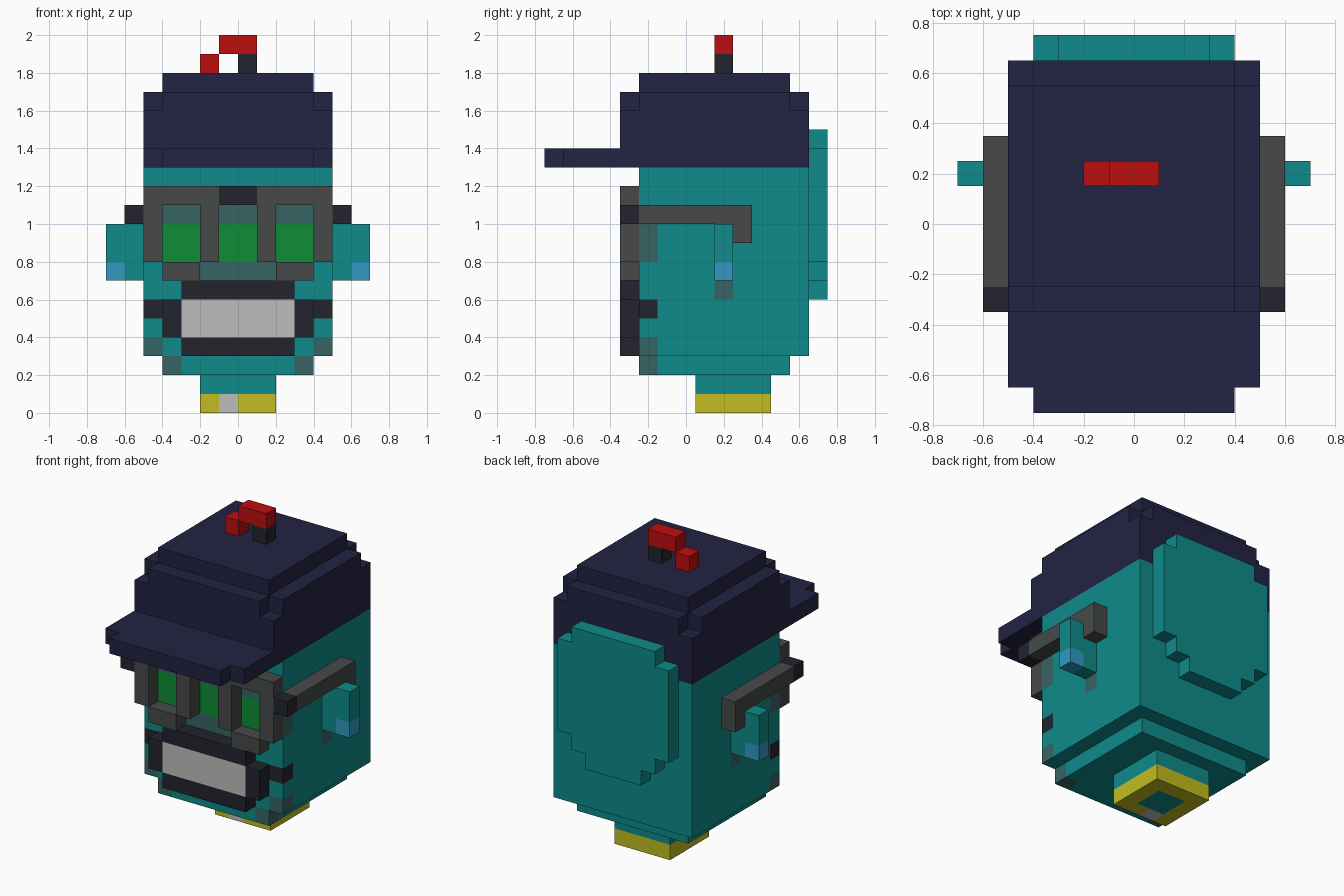
import bpy
import bmesh
from mathutils import Matrix, Vector

if "Cube" in bpy.data.objects:
    bpy.data.objects.remove(bpy.data.objects["Cube"])

UNIT = 0.1                      # edge of one building block
SHIFT = Vector((0, 0.05, 0))    # centres the block grid on y


def material(name, r, g, b):
    """Flat colour from display values, stored as linear."""
    linear = [((c / 255 + 0.055) / 1.055) ** 2.4 for c in (r, g, b)] + [1]
    mat = bpy.data.materials.new(name)
    mat.use_nodes = True
    mat.diffuse_color = linear
    mat.node_tree.nodes["Principled BSDF"].inputs["Base Color"].default_value = linear
    return mat


teal = material("teal skin", 14, 139, 138)
shade = material("grey teal", 54, 100, 99)
navy = material("navy cloth", 34, 35, 66)
red = material("red", 190, 14, 15)
dark = material("near black", 34, 35, 45)
grey = material("frame grey", 70, 74, 73)
green = material("lens green", 16, 140, 54)
white = material("light grey", 190, 190, 189)
yellow = material("yellow", 194, 188, 32)
blue = material("blue", 48, 153, 192)


def blocks(name, mats, boxes, rule=None, mirror=False):
    """One object from boxes (x, y, z ranges in blocks); rule paints each cell face."""
    bm = bmesh.new()
    if mirror:
        boxes = boxes + [(-b, -a, *rest) for a, b, *rest in boxes]
    for x0, x1, y0, y1, z0, z1 in boxes:
        low, high = Vector((x0, y0, z0)), Vector((x1, y1, z1))
        place = Matrix.Translation((low + high) / 2) @ Matrix.Diagonal((*(high - low), 1))
        bmesh.ops.create_cube(bm, size=1, matrix=place)
    if rule:
        # cut along the block grid so the colours get their own faces
        for axis in range(3):
            values = [v.co[axis] for v in bm.verts]
            normal = Vector([float(i == axis) for i in range(3)])
            for step in range(round(min(values)) + 1, round(max(values))):
                bmesh.ops.bisect_plane(bm, geom=bm.verts[:] + bm.edges[:] + bm.faces[:],
                                       dist=0.001, plane_co=normal * step, plane_no=normal)
        for face in bm.faces:
            face.material_index = mats.index(rule(*face.calc_center_median()))
    for v in bm.verts:
        v.co = v.co * UNIT + SHIFT
    mesh = bpy.data.meshes.new(name)
    bm.to_mesh(mesh)
    bm.free()
    for mat in mats:
        mesh.materials.append(mat)
    obj = bpy.data.objects.new(name, mesh)
    bpy.context.collection.objects.link(obj)
    return obj


# Head with lenses, mouth corners and shaded patches painted on
def head_colour(x, y, z):
    side = abs(x)
    if y < -2.9 and side < 4 and 8 < z < 11:
        return green if z < 10 else shade
    if y < -2.9 and side < 2 and 7 < z < 8:
        return shade
    if y < -2 and side > 4:
        if 5 < z < 6:
            return dark
        if 3 < z < 4 or 8 < z < 10:
            return shade
    if y < -2 and side > 3 and z < 3:
        return shade
    if side > 4.9 and 1 < y < 2 and 6 < z < 7:
        return shade
    return teal


blocks("head", [teal, shade, green, dark],
       [(-5, 5, -3, 6, 3, 13), (-4, 4, -3, 5, 2, 3)], head_colour)


# Neck with a yellow collar and one light stud
def neck_colour(x, y, z):
    if z > 1 or (z < 0.1 and abs(x) < 1 and 1 < y < 3):
        return teal
    return white if -1 < x < 0 and y < 1 else yellow


blocks("neck", [teal, yellow, white], [(-2, 2, 0, 4, 0, 2)], neck_colour)

# Ears with blue tips
blocks("ears", [teal, blue], [(5, 7, 1, 2, 7, 10)],
       lambda x, y, z: blue if abs(x) > 6 and z < 8 else teal, mirror=True)

# Stepped plate on the back of the head
blocks("back_plate", [teal],
       [(-3, 3, 6, 7, 14, 15), (-4, 4, 6, 7, 8, 14),
        (-3, 3, 6, 7, 7, 8), (-2, 2, 6, 7, 6, 7)])

# Cap: crown, notched upper layer, top, brim
blocks("cap_crown", [navy],
       [(-5, 5, -4, 6, 13, 16), (-4, 4, -4, 6, 16, 17), (-4, 4, -3, 5, 17, 18)])
blocks("cap_crown_sides", [navy], [(4, 5, -3, 5, 16, 17)], mirror=True)
blocks("cap_brim", [navy], [(-5, 5, -7, -4, 13, 14), (-4, 4, -8, -7, 13, 14)])

# Propeller on top of the cap
blocks("propeller_post", [dark], [(0, 1, 1, 2, 18, 19)])
blocks("propeller_blade", [red], [(-1, 1, 1, 2, 19, 20), (-2, -1, 1, 2, 18, 19)])

# Glasses: brow bar, uprights, lower rims, arms and hinges
blocks("glasses_brow", [grey, dark], [(-5, 5, -4, -3, 11, 12)],
       lambda x, y, z: dark if abs(x) < 1 else grey)
blocks("glasses_rims", [grey],
       [(4, 5, -4, -3, 8, 11), (1, 2, -4, -3, 8, 11), (2, 4, -4, -3, 7, 8)], mirror=True)
blocks("glasses_arms", [grey],
       [(5, 6, -3, 3, 10, 11), (5, 6, 2, 3, 9, 10)], mirror=True)
blocks("glasses_hinges", [dark], [(5, 6, -4, -3, 10, 11)], mirror=True)

# Mouth: dark lips around light teeth
blocks("lips", [dark], [(-3, 3, -4, -3, 6, 7), (-3, 3, -4, -3, 3, 4)])
blocks("mouth_sides", [dark], [(3, 4, -4, -3, 4, 6)], mirror=True)
blocks("teeth", [white], [(-3, 3, -4, -3, 4, 6)])
